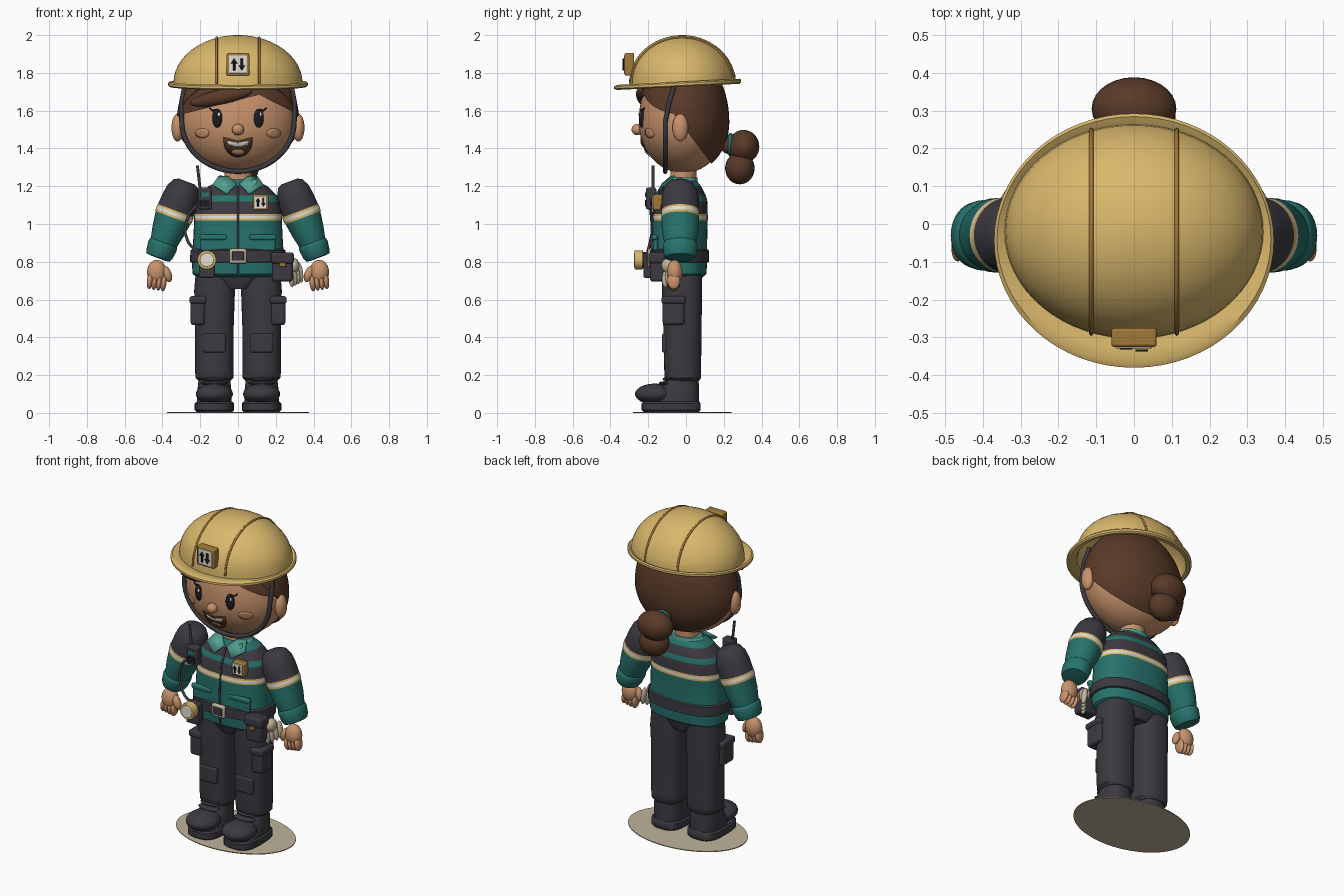
import bpy, bmesh
from math import sin, cos, pi, sqrt, copysign
from mathutils import Matrix, Vector, Euler

if "Cube" in bpy.data.objects:
    bpy.data.objects.remove(bpy.data.objects["Cube"])

COLOURS = {
    "yellow": (0.70, 0.48, 0.15), "teal": (0.02, 0.17, 0.15), "charcoal": (0.045, 0.042, 0.052),
    "skin": (0.58, 0.29, 0.15), "brown": (0.10, 0.042, 0.022), "white": (0.78, 0.74, 0.66),
    "beige": (0.52, 0.45, 0.33), "mint": (0.09, 0.36, 0.29), "bronze": (0.36, 0.19, 0.04),
    "black": (0.012, 0.012, 0.016)}
MATS = {}
for key, rgb in COLOURS.items():
    m = bpy.data.materials.new(key)
    m.use_nodes = True
    m.diffuse_color = (*rgb, 1)
    m.node_tree.nodes["Principled BSDF"].inputs["Base Color"].default_value = (*rgb, 1)
    MATS[key] = m


def finish(name, bm, colours, mirror=False, bevel=0, thick=0):
    bmesh.ops.recalc_face_normals(bm, faces=bm.faces)
    mesh = bpy.data.meshes.new(name)
    bm.to_mesh(mesh)
    bm.free()
    for c in colours:
        mesh.materials.append(MATS[c])
    ob = bpy.data.objects.new(name, mesh)
    bpy.context.collection.objects.link(ob)
    if thick:
        ob.modifiers.new("thickness", "SOLIDIFY").thickness = thick
    if bevel:
        b = ob.modifiers.new("bevel", "BEVEL")
        b.width, b.segments = bevel, 3
    if mirror:
        ob.modifiers.new("mirror", "MIRROR")
    return ob


def loft(name, rings, colour, power=2, matrix=None, mirror=False, n=40):
    """Skin closed rings (z, centre x, half width, front y, back y); one colour or one per gap."""
    bm = bmesh.new()
    gaps = [colour] * (len(rings) - 1) if isinstance(colour, str) else colour
    used = sorted(set(gaps))
    curve = lambda v: copysign(abs(v) ** (2 / power), v)
    loops = [[bm.verts.new((cx + rx * curve(cos(2 * pi * i / n)),
                            (yf + yb) / 2 + (yb - yf) / 2 * curve(sin(2 * pi * i / n)), z))
              for i in range(n)] for z, cx, rx, yf, yb in rings]
    for a, b, c in zip(loops, loops[1:], gaps):
        for i in range(n):
            j = (i + 1) % n
            bm.faces.new((a[i], a[j], b[j], b[i])).material_index = used.index(c)
    bm.faces.new(loops[0]).material_index = used.index(gaps[0])
    bm.faces.new(loops[-1]).material_index = used.index(gaps[-1])
    if matrix:
        bm.transform(matrix)
    return finish(name, bm, used, mirror)


def blob(name, loc, size, colour, rot=(0, 0, 0), mirror=False):
    bm = bmesh.new()
    bmesh.ops.create_uvsphere(bm, u_segments=28, v_segments=16, radius=1)
    bm.transform(Matrix.LocRotScale(Vector(loc), Euler(rot), Vector(size)))
    return finish(name, bm, [colour], mirror)


def box(name, loc, size, colour, mirror=False, bevel=0.01):
    bm = bmesh.new()
    bmesh.ops.create_cube(bm, size=1)
    bm.transform(Matrix.LocRotScale(Vector(loc), None, Vector(size)))
    return finish(name, bm, [colour], mirror, bevel)


def disc(name, loc, radius, depth, colour):
    bm = bmesh.new()
    bmesh.ops.create_cone(bm, cap_ends=True, segments=28, radius1=radius, radius2=radius, depth=depth)
    bm.transform(Matrix.Translation(loc) @ Matrix.Rotation(pi / 2, 4, "X"))
    return finish(name, bm, [colour], bevel=0.004)


def tube(name, pts, radius, colour, cyclic=False):
    cu = bpy.data.curves.new(name, "CURVE")
    cu.dimensions, cu.bevel_depth, cu.bevel_resolution, cu.use_fill_caps = "3D", radius, 3, True
    s = cu.splines.new("POLY")
    s.points.add(len(pts) - 1)
    for p, co in zip(s.points, pts):
        p.co = (*co, 1)
    s.use_cyclic_u, s.use_smooth = cyclic, True
    cu.materials.append(MATS[colour])
    ob = bpy.data.objects.new(name, cu)
    bpy.context.collection.objects.link(ob)


def plate(name, pts, colour, mirror=False, thick=0.005):
    bm = bmesh.new()
    bm.faces.new([bm.verts.new(p) for p in pts])
    return finish(name, bm, [colour], mirror, thick=thick)


# Head: an egg with a taller upper half
HX, HY, HC, HZ, UP, LOW = 0.312, 0.235, -0.015, 1.54, 0.36, 0.27


def head_mesh(scale):
    bm = bmesh.new()
    bmesh.ops.create_uvsphere(bm, u_segments=48, v_segments=32, radius=scale)
    for v in bm.verts:
        v.co = (v.co.x * HX, HC + v.co.y * HY, HZ + v.co.z * (UP if v.co.z > 0 else LOW))
    return bm


def face_y(x, z):
    return HC - HY * sqrt(max(0, 1 - (x / HX) ** 2 - ((z - HZ) / (UP if z > HZ else LOW)) ** 2))


def decal(name, pts, colour, lift, mirror=False):
    """Thin painted shape that follows the curve of the face."""
    bm = bmesh.new()
    mx, mz = (sum(p[k] for p in pts) / len(pts) for k in (0, 1))
    put = lambda x, z: bm.verts.new((x, face_y(x, z) - lift, z))
    mid = put(mx, mz)
    half = [put((x + mx) / 2, (z + mz) / 2) for x, z in pts]
    rim = [put(x, z) for x, z in pts]
    for i in range(len(pts)):
        bm.faces.new((mid, half[i - 1], half[i]))
        bm.faces.new((half[i - 1], rim[i - 1], rim[i], half[i]))
    return finish(name, bm, [colour], mirror, thick=0.002)


def hair_cap(name, scale, co, normal):
    bm = head_mesh(scale)
    cut = bmesh.ops.bisect_plane(bm, geom=bm.verts[:] + bm.edges[:] + bm.faces[:],
                                 plane_co=co, plane_no=normal, clear_inner=True)["geom_cut"]
    bmesh.ops.holes_fill(bm, edges=[e for e in cut if isinstance(e, bmesh.types.BMEdge)])
    return finish(name, bm, ["brown"])


finish("head", head_mesh(1), ["skin"])
hair_cap("back_hair", 1.04, (0, -0.04, 1.55), (0, 0.25, 0.19))
hair_cap("right_fringe", 1.03, (-0.1, 0, 1.63), (-0.25, 0, 1))
hair_cap("left_fringe", 1.03, (0.08, 0, 1.70), (0.5, 0, 1))
blob("fringe_sweep", (-0.09, -0.225, 1.672), (0.17, 0.035, 0.04), "brown", (0, -0.2, -0.12))
blob("upper_bun", (0, 0.305, 1.41), (0.112, 0.083, 0.088), "brown")
blob("lower_bun", (0.02, 0.285, 1.295), (0.09, 0.078, 0.085), "brown")
blob("bun_root", (0, 0.23, 1.42), (0.05, 0.05, 0.05), "brown")
tube("hair_tie", [(0.05 * cos(a * pi / 8), 0.235, 1.42 + 0.05 * sin(a * pi / 8)) for a in range(16)],
     0.012, "teal", True)
blob("ears", (0.32, -0.03, 1.51), (0.032, 0.042, 0.073), "skin", mirror=True)
blob("nose", (0, -0.258, 1.5), (0.032, 0.03, 0.03), "skin")
blob("eyes", (0.11, face_y(0.11, 1.56), 1.56), (0.027, 0.014, 0.05), "black", (0, 0, 0.27), True)
for sx in (-1, 1):
    x = sx * 0.11 + 0.009
    blob("eye_glint", (x, face_y(x, 1.58) - 0.012, 1.58), (0.007, 0.004, 0.011), "white")
    tube("eyelash", [(sx * a, face_y(a, z) - 0.006, z) for a, z in ((0.115, 1.607), (0.135, 1.6), (0.15, 1.615))],
         0.004, "black")
ring = [(cos(a * pi / 12), sin(a * pi / 12)) for a in range(24)]
decal("cheeks", [(0.19 + 0.037 * c, 1.48 + 0.026 * s) for c, s in ring], "skin", 0.004, True)
smile = lambda w, h, z: [(w * c, z + (h * s if s < 0 else 0.02 * abs(c))) for c, s in ring]
decal("mouth", smile(0.077, 0.085, 1.44), "brown", 0.005)
decal("teeth", [(0.055 * c, 1.43 + (0.022 * s if s < 0 else 0.012 * abs(c))) for c, s in ring], "white", 0.009)
decal("tongue", [(0.032 * c, 1.382 + 0.014 * s) for c, s in ring], "skin", 0.009)

# Chin strap
arc = [(0.298 * cos(a), -0.11, HZ - 0.262 * sin(a)) for a in (pi * k / 24 for k in range(25))]
tube("chin_strap", [(0.28, -0.06, 1.74), (0.3, -0.09, 1.64)] + arc +
     [(-0.3, -0.09, 1.64), (-0.28, -0.06, 1.74)], 0.013, "charcoal")

# Helmet: outer dome, rolled brim and hollow inside in one shell
DX, DY, DC, DZ, DH = 0.342, 0.283, -0.02, 1.745, 0.255


def dome(k, steps):
    return [(DZ + k * DH * sin(a), 0, k * DX * cos(a), DC - k * DY * cos(a), DC + k * DY * cos(a))
            for a in (pi / 2 * s / 12 for s in steps)]


helmet = loft("helmet", dome(1, [11.8, 11.5, *range(11, -1, -1)]) + [
    (1.75, 0, 0.352, -0.33, 0.272), (1.755, 0, 0.362, -0.365, 0.284), (1.748, 0, 0.37, -0.38, 0.292),
    (1.735, 0, 0.37, -0.38, 0.292), (1.728, 0, 0.36, -0.365, 0.282), (1.733, 0, 0.335, -0.3, 0.255)]
    + dome(0.96, [*range(0, 12), 11.8]), "yellow", n=64)
for v in helmet.data.vertices:
    if v.co.z < 1.78:
        v.co.z += 0.05 * v.co.y
for sx in (-1, 1):
    k = sqrt(1 - (0.113 / DX) ** 2) * 1.005
    tube("helmet_ridge", [(sx * 0.113, DC - DY * k * cos(pi * t / 32), DZ + DH * k * sin(pi * t / 32))
                          for t in range(33)], 0.006, "bronze")


def badge(name, x, y, z, s):
    box(name + "_frame", (x, y, z), (s, 0.05, s), "bronze", bevel=0.008)
    box(name + "_panel", (x, y - 0.024, z), (s * 0.8, 0.01, s * 0.8), "white", bevel=0.003)
    for d in (-1, 1):
        arrow = ((-.05, -.27), (.05, -.27), (.05, .05), (.14, .05), (0, .27), (-.14, .05), (-.05, .05))
        plate(name + "_arrow", [(x + s * (d * 0.17 + u), y - 0.032, z - d * s * w) for u, w in arrow], "black")


badge("helmet_badge", 0, -0.30, 1.845, 0.12)
badge("chest_badge", 0.12, -0.15, 1.115, 0.083)

# Jacket with reflective band and dark yoke
loft("jacket", [(0.72, 0, 0.22, -0.15, 0.09), (0.735, 0, 0.24, -0.172, 0.108), (0.8, 0, 0.245, -0.18, 0.112),
                (0.9, 0, 0.238, -0.18, 0.112), (1.018, 0, 0.232, -0.177, 0.115), (1.028, 0, 0.232, -0.177, 0.116),
                (1.042, 0, 0.232, -0.175, 0.116), (1.052, 0, 0.231, -0.173, 0.115), (1.12, 0, 0.22, -0.157, 0.113),
                (1.15, 0, 0.205, -0.145, 0.105), (1.2, 0, 0.155, -0.118, 0.08), (1.235, 0, 0.09, -0.085, 0.05)],
     ["teal"] * 4 + ["yellow", "white", "yellow", "charcoal", "teal", "charcoal", "teal"], 2.5)
loft("belt", [(0.795, 0, 0.245, -0.18, 0.11), (0.8, 0, 0.254, -0.19, 0.121), (0.86, 0, 0.252, -0.19, 0.121),
              (0.867, 0, 0.24, -0.18, 0.11)], "charcoal", 2.5)
loft("neck", [(1.19, 0, 0.075, -0.085, 0.055), (1.32, 0, 0.07, -0.08, 0.055)], "skin")
loft("collar_band", [(1.2, 0, 0.125, -0.105, 0.065), (1.245, 0, 0.095, -0.075, 0.06),
                     (1.245, 0, 0.08, -0.07, 0.055)], "mint")
plate("collar_flaps", [(0.008, -0.128, 1.215), (0.06, -0.158, 1.162), (0.135, -0.122, 1.21),
                       (0.1, -0.06, 1.257), (0.05, -0.085, 1.252)], "mint", True, 0.008)
tube("zip", [(0, -0.18, 0.74), (0, -0.183, 0.9), (0, -0.18, 1.0), (0, -0.163, 1.11), (0, -0.122, 1.2)],
     0.006, "charcoal")
box("chest_pockets", (0.13, -0.162, 0.9), (0.135, 0.025, 0.085), "teal", True)
box("pocket_flaps", (0.13, -0.166, 0.93), (0.145, 0.03, 0.03), "teal", True)
box("buckle", (0, -0.192, 0.83), (0.09, 0.024, 0.078), "beige")
box("buckle_centre", (0, -0.203, 0.83), (0.062, 0.012, 0.048), "charcoal", bevel=0.004)

# Sleeves and hands
tilt = Matrix.Translation((0.272, -0.03, 1.225)) @ Matrix.Rotation(-0.358, 4, "Y")
profile = [(0, .045), (.012, .068), (.05, .09), (.1, .1), (.165, .107), (.176, .111), (.194, .111), (.205, .107),
           (.28, .098), (.345, .085), (.352, .09), (.365, .093), (.41, .088), (.43, .078), (.433, .05)]
loft("sleeves", [(-d, 0, r * (1 - 0.4 * d), -min(r, .1), min(r, .1)) for d, r in profile],
     ["charcoal"] * 4 + ["yellow", "white", "yellow"] + ["teal"] * 7, matrix=tilt, mirror=True)
blob("palms", (0.43, -0.06, 0.745), (0.052, 0.042, 0.065), "skin", mirror=True)
blob("thumbs", (0.375, -0.07, 0.735), (0.023, 0.025, 0.045), "skin", (0, 0.35, 0), True)
for i in range(4):
    blob("fingers", (0.394 + 0.024 * i, -0.065, 0.688 + 0.004 * i), (0.016, 0.034, 0.045), "skin",
         (0, -0.12, 0), True)

# Trousers, pockets and boots
loft("pelvis", [(0.655, 0, 0.07, -0.11, 0.07), (0.69, 0, 0.12, -0.128, 0.083), (0.745, 0, 0.222, -0.14, 0.09)],
     "charcoal", 2.5)
loft("trouser_legs", [(0.17, .125, .085, -.1, .07), (0.185, .125, .1, -.113, .08), (0.22, .125, .102, -.115, .08),
                      (0.45, .125, .102, -.12, .082), (0.65, .124, .108, -.127, .086), (0.73, .12, .105, -.125, .085)],
     "charcoal", 2.4, mirror=True)
box("knee_patches", (0.125, -0.112, 0.37), (0.12, 0.03, 0.1), "charcoal", True)
box("cargo_pockets", (0.213, -0.066, 0.54), (0.075, 0.115, 0.15), "charcoal", True, 0.015)
box("cargo_flaps", (0.213, -0.066, 0.598), (0.088, 0.128, 0.04), "charcoal", True, 0.012)
loft("boot_soles", [(0.006, .125, .095, -.225, .07), (0.015, .125, .104, -.235, .077), (0.05, .125, .104, -.235, .077),
                    (0.06, .125, .095, -.225, .07)], "charcoal", 3, mirror=True)
loft("boot_shafts", [(0.055, .125, .092, -.17, .07), (0.12, .125, .09, -.14, .07), (0.19, .125, .082, -.1, .065)],
     "charcoal", 2.4, mirror=True)
blob("boot_toes", (0.125, -0.165, 0.1), (0.098, 0.105, 0.055), "charcoal", mirror=True)
for i in range(3):
    blob("boot_laces", (0.125, -0.13 + 0.02 * i, 0.135 + 0.022 * i), (0.07, 0.035, 0.011), "charcoal", mirror=True)

# Belt pouch and work gloves
box("pouch", (0.235, -0.15, 0.77), (0.11, 0.08, 0.15), "charcoal", bevel=0.015)
box("pouch_flap", (0.235, -0.154, 0.82), (0.122, 0.09, 0.06), "charcoal", bevel=0.015)
box("pouch_clasp", (0.235, -0.198, 0.785), (0.035, 0.014, 0.022), "bronze", bevel=0.004)
blob("glove_cuff", (0.295, -0.09, 0.78), (0.03, 0.04, 0.04), "beige")
for i in range(4):
    blob("glove_finger", (0.28 + 0.016 * i, -0.11 + 0.02 * i, 0.72 + 0.008 * i), (0.016, 0.02, 0.055), "beige",
         (0, -0.15, 0))

# Lamp, radio and cable
box("lamp_holder", (-0.165, -0.195, 0.78), (0.085, 0.06, 0.13), "charcoal")
disc("lamp_body", (-0.165, -0.215, 0.81), 0.042, 0.07, "charcoal")
disc("lamp_rim", (-0.165, -0.25, 0.81), 0.05, 0.045, "yellow")
disc("lamp_lens", (-0.165, -0.272, 0.81), 0.037, 0.008, "white")
box("radio", (-0.175, -0.185, 1.135), (0.075, 0.055, 0.115), "charcoal")
box("radio_screen", (-0.175, -0.213, 1.155), (0.045, 0.006, 0.025), "teal", bevel=0.002)
box("radio_grille", (-0.175, -0.213, 1.11), (0.05, 0.006, 0.035), "black", bevel=0.002)
tube("antenna", [(-0.2, -0.175, 1.18), (-0.215, -0.175, 1.31)], 0.008, "charcoal")
tube("radio_cable", [(-0.215, -0.19, 1.1), (-0.255, -0.185, 1.06), (-0.278, -0.18, 1.0), (-0.28, -0.18, 0.95),
                     (-0.262, -0.19, 0.9), (-0.23, -0.2, 0.865), (-0.195, -0.2, 0.84)], 0.008, "charcoal")

# Thin display base
loft("base", [(0, 0, 0.375, -0.28, 0.24), (0.005, 0, 0.375, -0.28, 0.24)], "beige", n=64)

for ob in bpy.context.collection.objects:
    if ob.type == "MESH" and ob.data.materials:
        ob.select_set(True)
        bpy.context.view_layer.objects.active = ob
bpy.ops.object.shade_smooth_by_angle(angle=0.7)
